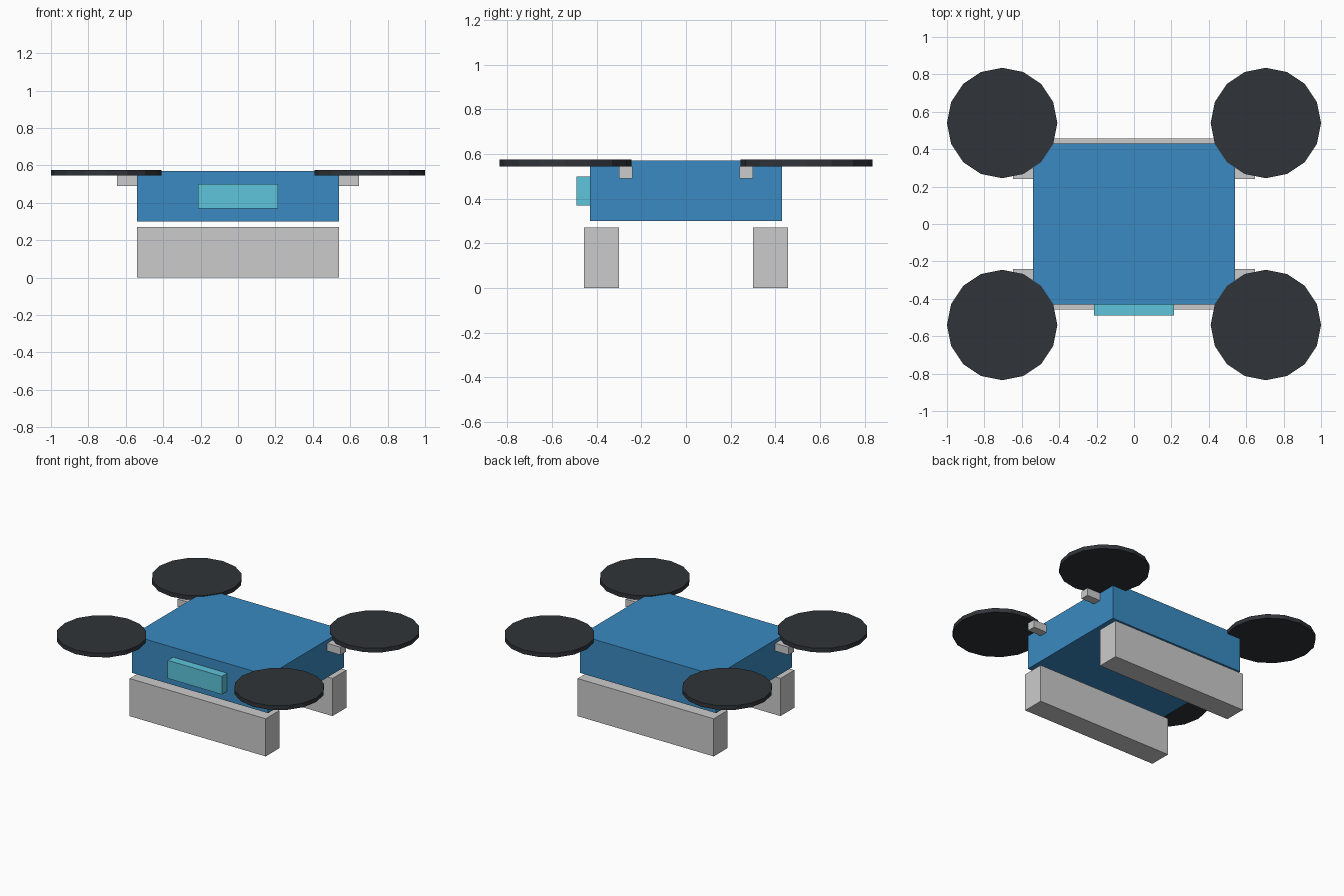
import bpy

if "Cube" in bpy.data.objects:
    bpy.data.objects.remove(bpy.data.objects["Cube"])


def material(name, rgb):
    m = bpy.data.materials.new(name)
    m.diffuse_color = (*rgb, 1)
    m.use_nodes = True
    m.node_tree.nodes["Principled BSDF"].inputs["Base Color"].default_value = m.diffuse_color
    return m


def finish(name, mat):
    ob = bpy.context.object
    ob.name = name
    if mat:
        ob.data.materials.append(mat)
    return ob


def box(name, lo, hi, mat=None):
    """Axis-aligned box between two corners."""
    bpy.ops.mesh.primitive_cube_add(size=1, location=[(a + b) / 2 for a, b in zip(lo, hi)])
    ob = finish(name, mat)
    ob.scale = [b - a for a, b in zip(lo, hi)]
    bpy.ops.object.transform_apply(location=False, rotation=False, scale=True)
    return ob


blue = material("body_blue", (0.042, 0.255, 0.54))
cyan = material("lens_cyan", (0.11, 0.56, 0.71))
dark = material("rotor_dark", (0.03, 0.034, 0.04))

# Main body and front sensor window
box("body", (-0.54, -0.43, 0.30), (0.54, 0.43, 0.57), blue)
box("front_sensor", (-0.215, -0.49, 0.37), (0.215, -0.43, 0.50), cyan)

for y_side, sy in (("front", -1), ("back", 1)):
    # Landing skid, hanging just below the body
    y0, y1 = sorted((sy * 0.30, sy * 0.457))
    box(f"{y_side}_skid", (-0.54, y0, 0), (0.54, y1, 0.27))

    for x_side, sx in (("left", -1), ("right", 1)):
        # Stub arm from the body side to the rotor
        x0, x1 = sorted((sx * 0.52, sx * 0.647))
        y0, y1 = sorted((sy * 0.24, sy * 0.30))
        box(f"{y_side}_{x_side}_arm", (x0, y0, 0.49), (x1, y1, 0.545))

        # Sixteen-sided rotor disc
        bpy.ops.mesh.primitive_cylinder_add(
            vertices=16, radius=0.295, depth=0.03,
            location=(sx * 0.705, sy * 0.54, 0.56))
        finish(f"{y_side}_{x_side}_rotor", dark)
